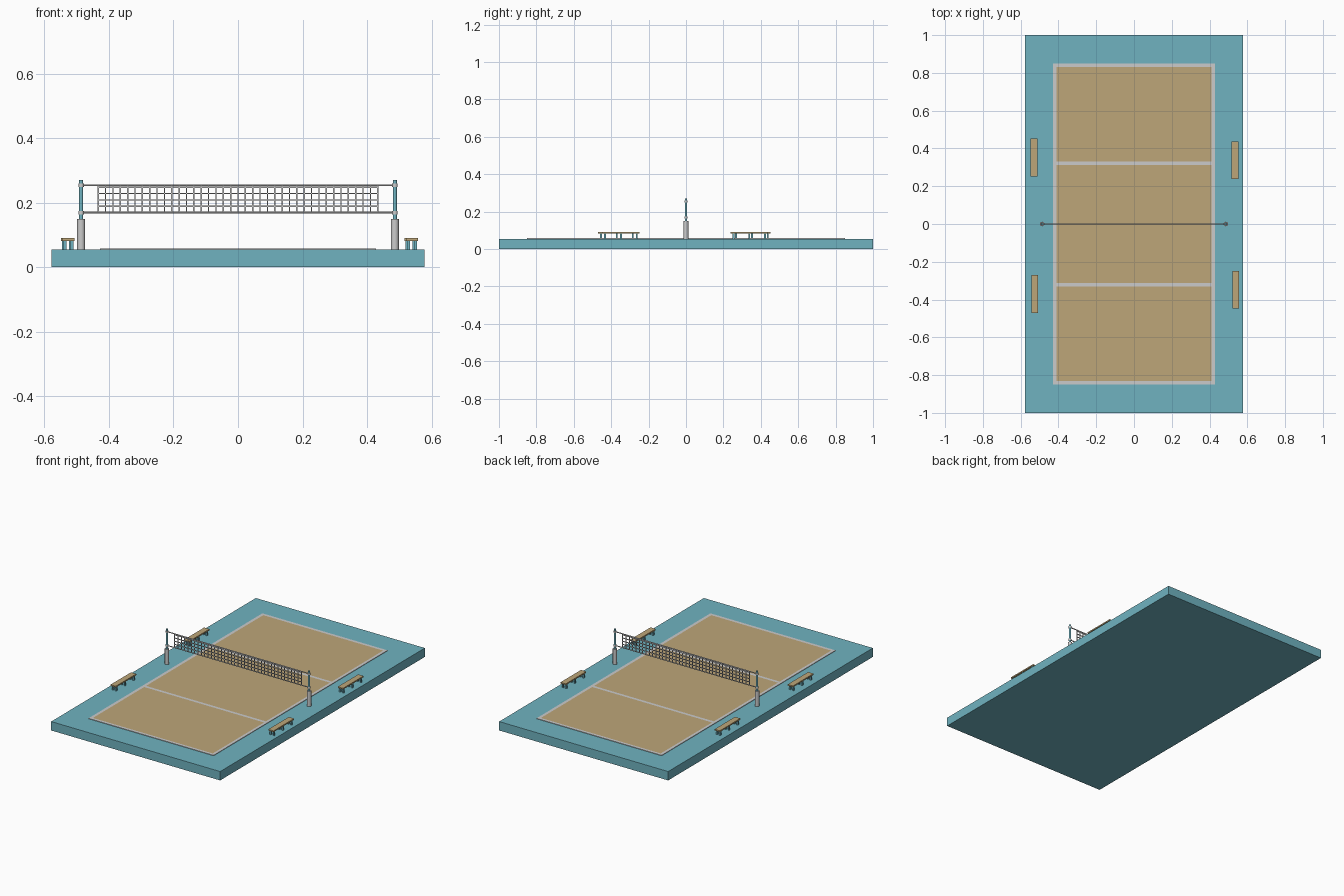
import bpy, bmesh
from mathutils import Matrix, Vector

if "Cube" in bpy.data.objects:
    bpy.data.objects.remove(bpy.data.objects["Cube"])


def material(name, rgb):
    m = bpy.data.materials.new(name)
    m.diffuse_color = (*rgb, 1)
    m.use_nodes = True
    m.node_tree.nodes["Principled BSDF"].inputs["Base Color"].default_value = m.diffuse_color
    return m


TEAL = material("teal", (0.16, 0.45, 0.53))
SAND = material("sand", (0.51, 0.38, 0.19))


def finish(name, bm, mat=None):
    me = bpy.data.meshes.new(name)
    bm.to_mesh(me)
    bm.free()
    ob = bpy.data.objects.new(name, me)
    bpy.context.collection.objects.link(ob)
    if mat:
        me.materials.append(mat)
    return ob


def add_box(bm, x0, x1, y0, y1, z0, z1):
    m = Matrix.Translation(((x0 + x1) / 2, (y0 + y1) / 2, (z0 + z1) / 2))
    m = m @ Matrix.Diagonal((x1 - x0, y1 - y0, z1 - z0, 1))
    bmesh.ops.create_cube(bm, size=1, matrix=m)


def boxes(name, dims, mat=None):
    bm = bmesh.new()
    for d in dims:
        add_box(bm, *d)
    return finish(name, bm, mat)


def cylinder(name, x, z0, z1, r, mat=None, sides=12):
    bm = bmesh.new()
    bmesh.ops.create_cone(bm, cap_ends=True, segments=sides, radius1=r, radius2=r,
                          depth=z1 - z0, matrix=Matrix.Translation((x, 0, (z0 + z1) / 2)))
    ob = finish(name, bm, mat)
    for p in ob.data.polygons:
        p.use_smooth = abs(p.normal.z) < 0.5
    ob.data.set_sharp_from_angle(angle=0.7)
    return ob


W, L, GROUND, TOP = 0.578, 1.0, 0.055, 0.058
CX, CY, LINE = 0.428, 0.85, 0.018

# platform and playing surface
boxes("platform", [(-W, W, -L, L, 0, GROUND)], TEAL)
ix, iy = CX - LINE, CY - LINE
h = LINE / 2
rows = [-iy, -0.322 - h, -0.322 + h, 0.322 - h, 0.322 + h, iy]
boxes("court_surface", [(-ix, ix, rows[i], rows[i + 1], GROUND, TOP) for i in (0, 2, 4)], SAND)

# border and attack lines
lines = [(-CX, -ix, -CY, CY, GROUND, TOP), (ix, CX, -CY, CY, GROUND, TOP)]
for y0, y1 in ((-CY, -iy), (rows[1], rows[2]), (rows[3], rows[4]), (iy, CY)):
    lines.append((-ix, ix, y0, y1, GROUND, TOP))
boxes("court_lines", lines)

# posts with padded sleeve and cable collars
PX = 0.486
Z_LOW, Z_HIGH = 0.169, 0.254
for side, s in (("left", -1), ("right", 1)):
    cylinder(side + "_post_sleeve", s * PX, GROUND, 0.15, 0.0125)
    cylinder(side + "_post", s * PX, 0.15, 0.27, 0.0065, TEAL)
    for label, z in (("lower", Z_LOW), ("upper", Z_HIGH)):
        cylinder(f"{side}_{label}_collar", s * PX, z - 0.005, z + 0.005, 0.0085)

# net cables
for label, z in (("lower", Z_LOW), ("upper", Z_HIGH)):
    bm = bmesh.new()
    m = Matrix.Translation((0, 0, z)) @ Matrix.Rotation(1.5707963, 4, 'Y')
    bmesh.ops.create_cone(bm, cap_ends=True, segments=8, radius1=0.003, radius2=0.003,
                          depth=2 * PX, matrix=m)
    finish(label + "_net_cable", bm)

# net mesh
NX, COLS, ROWS, T = 0.433, 38, 4, 0.002
net = []
for i in range(COLS + 1):
    x = -NX + 2 * NX * i / COLS
    net.append((x - T, x + T, -T, T, Z_LOW, Z_HIGH))
for i in range(1, ROWS + 1):
    z = Z_LOW + (Z_HIGH - 0.006 - Z_LOW) * i / ROWS
    net.append((-NX, NX, -T, T, z - T, z + T))
boxes("net_mesh", net)

# benches: plank seat on three pairs of legs
spots = {"back_left": (-0.53, 0.352), "front_left": (-0.525, -0.37),
         "back_right": (0.534, 0.338), "front_right": (0.539, -0.348)}
for name, (x, y) in spots.items():
    boxes(name + "_bench_seat", [(x - 0.018, x + 0.018, y - 0.1, y + 0.1, 0.082, 0.09)], SAND)
    legs = []
    for dy in (-0.085, 0, 0.085):
        for dx in (-0.011, 0.011):
            legs.append((x + dx - 0.0045, x + dx + 0.0045,
                         y + dy - 0.005, y + dy + 0.005, GROUND, 0.082))
    boxes(name + "_bench_legs", legs, TEAL)
